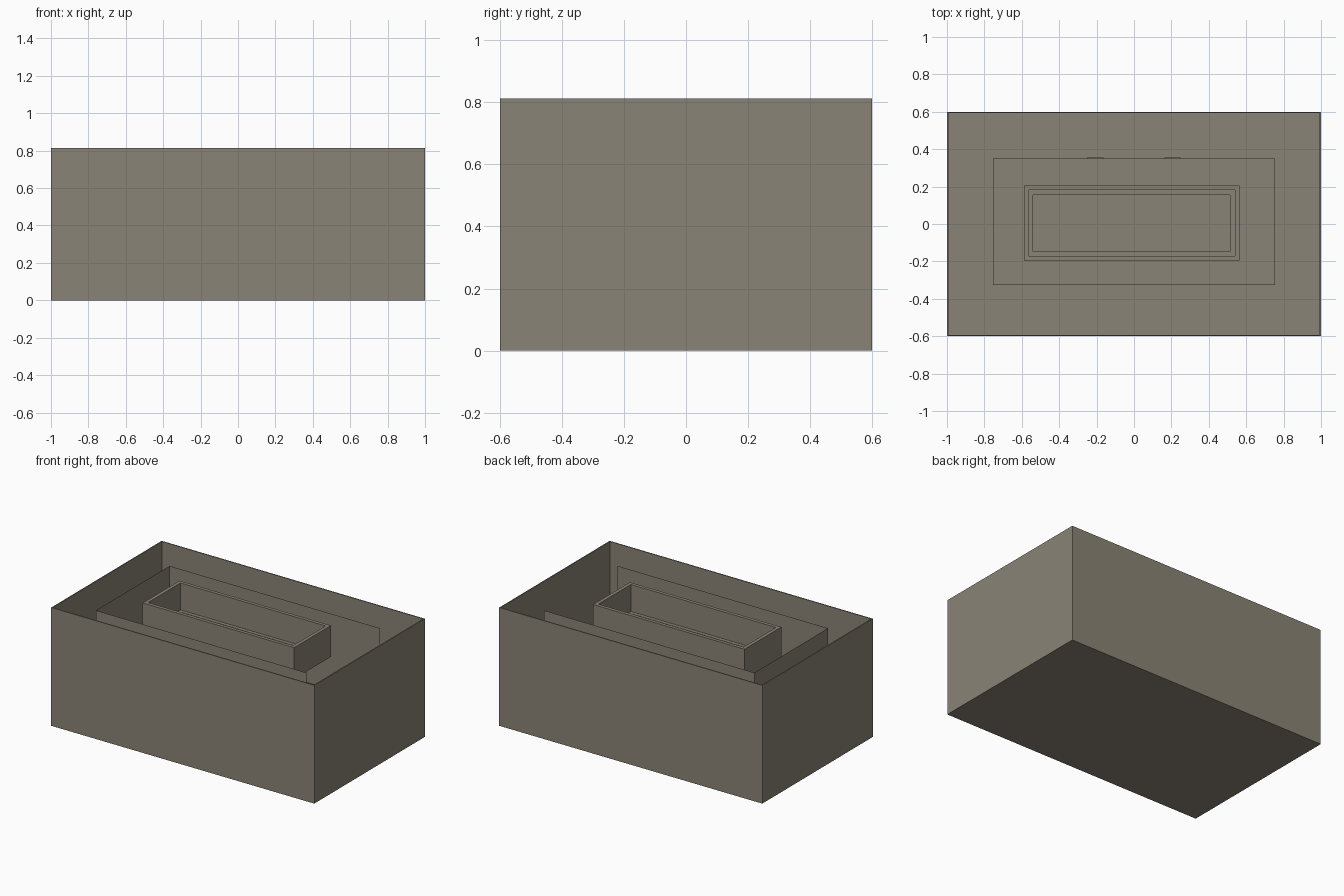
import bpy, bmesh
from mathutils import Vector

if "Cube" in bpy.data.objects:
    bpy.data.objects.remove(bpy.data.objects["Cube"])

stone = bpy.data.materials.new("warm grey")
stone.diffuse_color = (0.255, 0.23, 0.18, 1)
stone.use_nodes = True
stone.node_tree.nodes["Principled BSDF"].inputs["Base Color"].default_value = stone.diffuse_color


def finish(name, bm):
    me = bpy.data.meshes.new(name)
    bm.to_mesh(me)
    bm.free()
    me.materials.append(stone)
    ob = bpy.data.objects.new(name, me)
    bpy.context.collection.objects.link(ob)
    return ob


def box(name, lo, hi, steps=()):
    """Box from corner to corner; each step insets the top face, then sinks it."""
    bm = bmesh.new()
    bmesh.ops.create_cube(bm, size=1)
    lo, hi = Vector(lo), Vector(hi)
    for v in bm.verts:
        v.co = (lo + hi) / 2 + v.co * (hi - lo)
    bm.normal_update()
    top = max(bm.faces, key=lambda f: f.calc_center_median().z)
    for inset, depth in steps:
        bmesh.ops.inset_region(bm, faces=[top], thickness=inset)
        new = bmesh.ops.extrude_discrete_faces(bm, faces=[top])["faces"]
        top = new[0]
        for v in top.verts:
            v.co.z -= depth
    bmesh.ops.recalc_face_normals(bm, faces=bm.faces)
    return finish(name, bm)


# Open outer case with a thin rim
box("outer_case", (-1, -0.6, 0), (1, 0.6, 0.813), [(0.01, 0.793)])

# Three-sided sheet screen, open on the right
bm = bmesh.new()
path = [(0.8, -0.4), (-0.8, -0.4), (-0.8, 0.4), (0.8, 0.4)]
low = [bm.verts.new((x, y, 0.02)) for x, y in path]
high = [bm.verts.new((x, y, 0.77)) for x, y in path]
for i in range(3):
    bm.faces.new((low[i], high[i], high[i + 1], low[i + 1]))
finish("sheet_screen", bm)

# Low base block with two small tabs at the back
box("base_block", (-0.755, -0.325, 0.02), (0.755, 0.35, 0.28))
for i, x in enumerate((-0.207, 0.205)):
    box(f"back_tab_{i + 1}", (x - 0.043, 0.345, 0.22), (x + 0.043, 0.356, 0.27))

# Raised tray with a stepped cavity
box("inner_tray", (-0.588, -0.195, 0.585), (0.563, 0.205, 0.8),
    [(0.034, 0.185), (0.035, 0.02)])
